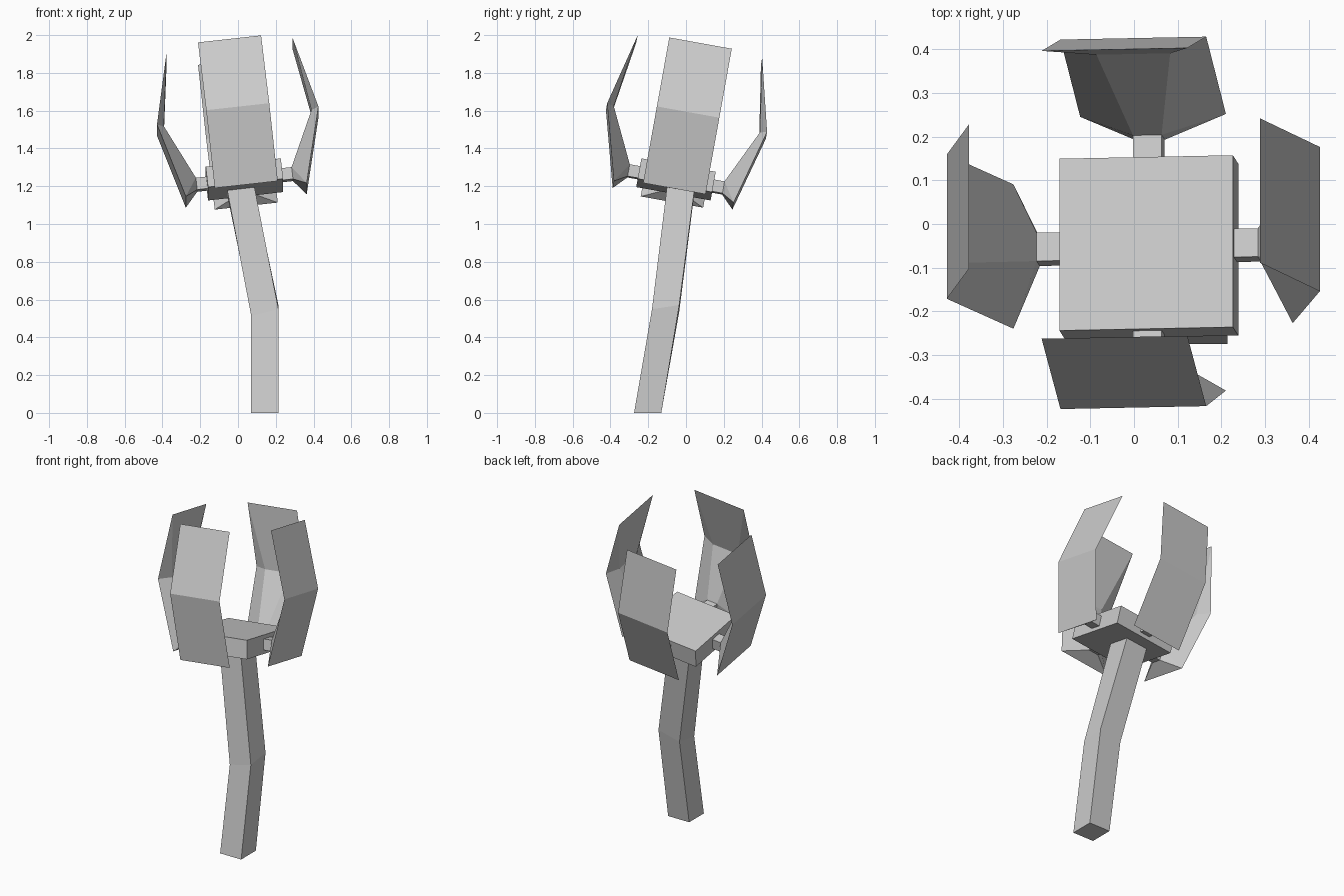
import bpy, math
from mathutils import Matrix, Vector

if "Cube" in bpy.data.objects:
    bpy.data.objects.remove(bpy.data.objects["Cube"])

# Tilted frame of the flower head
up = Vector((-0.115, 0.18, 1)).normalized()
side_y = Vector((0, 1, -0.18)).normalized()
side_x = side_y.cross(up)
HEAD = Matrix.Translation((0.034, -0.053, 1.236)) @ Matrix((side_x, side_y, up)).transposed().to_4x4()


def add_mesh(name, verts, faces, matrix=Matrix()):
    mesh = bpy.data.meshes.new(name)
    mesh.from_pydata([matrix @ Vector(v) for v in verts], [], faces)
    obj = bpy.data.objects.new(name, mesh)
    bpy.context.collection.objects.link(obj)
    return obj


def add_box(name, lo, hi, matrix):
    verts = [(x, y, z) for z in (lo[2], hi[2])
             for x, y in ((lo[0], lo[1]), (hi[0], lo[1]), (hi[0], hi[1]), (lo[0], hi[1]))]
    add_mesh(name, verts, [(3, 2, 1, 0), (4, 5, 6, 7)] +
             [(i, (i + 1) % 4, (i + 1) % 4 + 4, i + 4) for i in range(4)], matrix)


# Stem: square section swept through three centres, (x, y, z, slope x, slope y)
path = [(0.142, -0.203, 0, 0, 0), (0.142, -0.108, 0.542, 0.25, 0.15),
        (0.012, -0.027, 1.19, 0.115, -0.18)]
W = 0.072
verts = [(x + a * W, y + b * W, z + (a * sx + b * sy) * W) for x, y, z, sx, sy in path
         for a, b in ((-1, -1), (1, -1), (1, 1), (-1, 1))]
faces = [(3, 2, 1, 0), (8, 9, 10, 11)]
for k in (0, 4):
    faces += [(k + i, k + (i + 1) % 4, k + 4 + (i + 1) % 4, k + 4 + i) for i in range(4)]
add_mesh("stem", verts, faces)

# Head block
add_box("flower_base", (-0.2, -0.2, -0.055), (0.2, 0.2, 0.055), HEAD)

# Petal rows: (radius, half width, height), each mirrored into a left/right pair
rows = [(0.322, 0.168, -0.086),   # outer bottom
        (0.43, 0.168, 0.316),     # outer bend
        (0.335, 0.168, 0.70),     # tip
        (0.393, 0.085, 0.316),    # inner bend
        (0.255, 0.033, 0.032),    # connector face, upper
        (0.255, 0.033, -0.032)]   # connector face, lower
petal_verts = [(r, s * w, h) for r, w, h in rows for s in (-1, 1)]
petal_faces = [(2 * i, 2 * i + 1, 2 * ((i + 1) % 6) + 1, 2 * ((i + 1) % 6)) for i in range(6)]
for loop in ((1, 2, 3), (0, 1, 3, 4), (0, 4, 5)):
    petal_faces.append(tuple(2 * i for i in loop))
    petal_faces.append(tuple(2 * i + 1 for i in reversed(loop)))

# Four petals with their connectors
for k, label in enumerate(("right", "back", "left", "front")):
    m = HEAD @ Matrix.Rotation(k * math.pi / 2, 4, 'Z')
    add_mesh(label + "_petal", petal_verts, petal_faces, m)
    add_box(label + "_connector", (0.19, -0.033, -0.032), (0.256, 0.033, 0.032), m)
